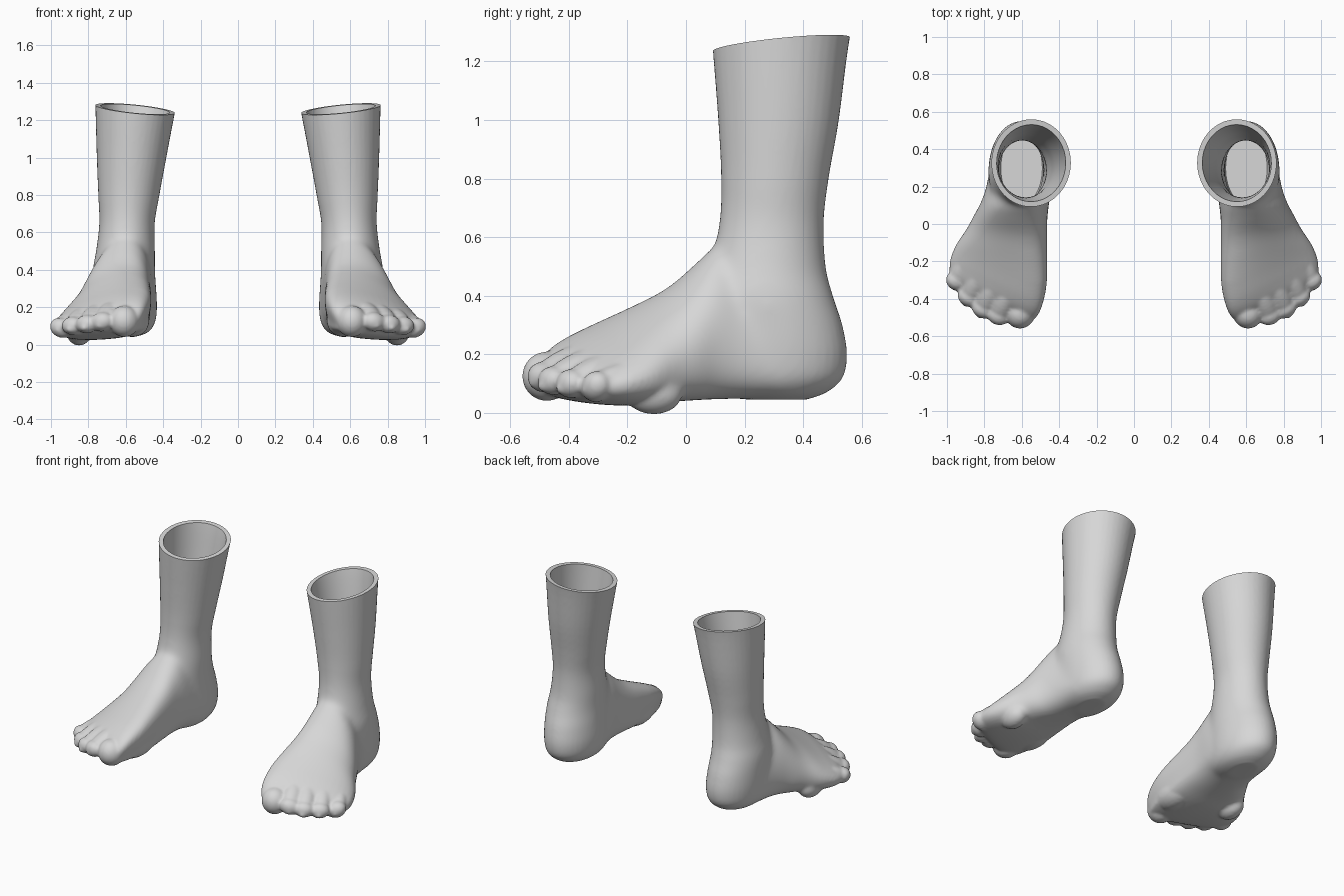
import bpy, bmesh, math
from mathutils import Vector, Matrix

if "Cube" in bpy.data.objects:
    bpy.data.objects.remove(bpy.data.objects["Cube"])

skin = bpy.data.materials.new("plain_grey")
skin.diffuse_color = (0.68, 0.68, 0.68, 1)
skin.use_nodes = True
skin.node_tree.nodes["Principled BSDF"].inputs["Base Color"].default_value = skin.diffuse_color


def spline(rows, steps=5):
    """Catmull-Rom interpolation between key rows."""
    out = []
    for i in range(len(rows) - 1):
        a, b, c, d = rows[max(i - 1, 0)], rows[i], rows[i + 1], rows[min(i + 2, len(rows) - 1)]
        for s in range(steps):
            t = s / steps
            out.append([0.5 * (2 * q + (r - p) * t + (2 * p - 5 * q + 4 * r - u) * t * t
                               + (3 * q - p - 3 * r + u) * t ** 3)
                        for p, q, r, u in zip(a, b, c, d)])
    return out + [list(rows[-1])]


def loft(bm, rings):
    """Closed skin through a list of point rings."""
    vs = [[bm.verts.new(p) for p in ring] for ring in rings]
    n = len(vs[0])
    faces = [bm.faces.new((a[i], a[(i + 1) % n], b[(i + 1) % n], b[i]))
             for a, b in zip(vs, vs[1:]) for i in range(n)]
    faces += [bm.faces.new(vs[0]), bm.faces.new(vs[-1])]
    bmesh.ops.recalc_face_normals(bm, faces=faces)


def blob(bm, centre, radii, axis=(0, -1, 0)):
    """Ellipsoid whose local y runs along axis."""
    rot = Vector((0, 1, 0)).rotation_difference(Vector(axis)).to_matrix().to_4x4()
    m = Matrix.Translation(centre) @ rot @ Matrix.Diagonal((*radii, 1))
    bmesh.ops.create_uvsphere(bm, u_segments=24, v_segments=16, radius=1, matrix=m)


def make_object(name, bm):
    me = bpy.data.meshes.new(name)
    bm.to_mesh(me)
    bm.free()
    me.materials.append(skin)
    ob = bpy.data.objects.new(name, me)
    bpy.context.collection.objects.link(ob)
    return ob


def bake(ob):
    """Replace the mesh by its modified result."""
    dg = bpy.context.evaluated_depsgraph_get()
    me = bpy.data.meshes.new_from_object(ob.evaluated_get(dg))
    ob.modifiers.clear()
    ob.data = me


# Leg and heel: z, x min, x max, y min, y max
LEG = [(1.42, .295, .765, .08, .59), (1.26, .333, .762, .09, .556), (1.0, .383, .755, .11, .522),
       (.8, .42, .747, .12, .487), (.65, .445, .742, .113, .47), (.5, .443, .76, .08, .477),
       (.4, .443, .778, .05, .502), (.3, .437, .778, .05, .534), (.2, .432, .773, .05, .55),
       (.12, .442, .76, .06, .535), (.07, .475, .725, .10, .48), (.045, .53, .67, .2, .41)]


def leg_rings(inset=lambda z: 0.0, low=0.0):
    rings = []
    for z, x0, x1, y0, y1 in spline(LEG):
        if z < low:
            continue
        rings.append([((x0 + x1) / 2 + ((x1 - x0) / 2 - inset(z)) * math.cos(a),
                       (y0 + y1) / 2 + ((y1 - y0) / 2 - inset(z)) * math.sin(a), z)
                      for a in [math.tau * i / 40 for i in range(40)]])
    return rings


# Foot body: y, slant of the section, x min, x max, top z, top x, sole z
FOOT = [(.34, 0, .455, .765, .42, .6, .055), (.2, 0, .445, .79, .52, .6, .05),
        (.11, .02, .455, .82, .57, .6, .048), (.04, .05, .465, .855, .515, .6, .045),
        (-.05, .12, .47, .895, .43, .59, .04), (-.15, .25, .475, .94, .365, .585, .03),
        (-.24, .38, .485, .968, .31, .59, .028), (-.32, .48, .51, .985, .26, .61, .032),
        (-.38, .5, .535, .985, .215, .64, .04), (-.42, .5, .565, .965, .165, .68, .053),
        (-.44, .5, .60, .94, .13, .74, .07)]


def foot_rings():
    rings = []
    for y, slant, x0, x1, top, peak, sole in spline(FOOT):
        cx, w, mid = (x0 + x1) / 2, (x1 - x0) / 2, sole + 0.32 * (top - sole)
        ring = []
        for i in range(48):
            a = math.tau * i / 48
            c, s = math.cos(a), math.sin(a)
            if s >= 0:
                x = cx + w * c + (peak - cx) * s ** 1.5
                z = mid + (top - mid) * s
            else:
                x = cx + w * math.copysign(abs(c) ** .8, c)
                z = mid - (mid - sole) * abs(s) ** .75 + 0.07 * s * (x - cx)
            ring.append((x, y + slant * (x - cx), z))
        rings.append(ring)
    return rings


body = bmesh.new()
loft(body, leg_rings())
loft(body, foot_rings())
blob(body, (.85, -.11, .07), (.075, .10, .068))       # outer ball of the sole
blob(body, (.565, -.28, .125), (.085, .16, .09))      # inner ball of the foot

# Toes: knuckle x, y, z, tip x, y, z, half width
TOES = [(.575, -.36, .16, .608, -.475, .125, .085), (.68, -.37, .19, .728, -.487, .122, .052),
        (.75, -.33, .18, .808, -.453, .11, .050), (.82, -.27, .165, .882, -.392, .10, .050),
        (.88, -.19, .135, .945, -.305, .09, .052)]
for kx, ky, kz, tx, ty, tz, r in TOES:
    k, t = Vector((kx, ky, kz)), Vector((tx, ty, tz))
    d = t - k
    blob(body, k + d * .45, (r * .97, d.length * .95, r * .5 + .035), d)
    blob(body, t, (r, r * 1.0, r * .5 + .038), d)
foot = make_object("feet", body)

# Fuse the parts and soften them
m = foot.modifiers.new("fuse", 'REMESH')
m.mode, m.voxel_size = 'VOXEL', 0.0095
m = foot.modifiers.new("soften", 'SMOOTH')
m.factor, m.iterations = 0.5, 5
bake(foot)

# Blend the ankle and instep more strongly
group = foot.vertex_groups.new(name="ankle")
centre = Vector((.6, .10, .36))
for v in foot.data.vertices:
    q = v.co - centre
    dist = math.sqrt(q.x ** 2 * .6 + q.y ** 2 + q.z ** 2)
    weight = max(0.0, min(1.0, (.42 - dist) / .17))
    if weight > 0:
        group.add([v.index], weight, 'REPLACE')
m = foot.modifiers.new("blend", 'SMOOTH')
m.factor, m.iterations, m.vertex_group = 0.5, 70, "ankle"

# Hollow inside of the leg, thinnest at the ankle
hollow = bmesh.new()
loft(hollow, leg_rings(lambda z: .028 - .010 * math.exp(-((z - .72) / .15) ** 2)
                       + .02 * max(0, min(1, (.5 - z) / .2)), 0.12))
inner = make_object("hollow_cutter", hollow)

# Slanted cut across the top of the leg
cut = bmesh.new()
bmesh.ops.create_cube(cut, size=1)
for v in cut.verts:
    v.co.x += .55
    v.co.y += .33
    v.co.z = 1.26 + .1 * (v.co.x - .55) + .1 * (v.co.y - .33) + (.6 if v.co.z > 0 else 0)
topper = make_object("top_cutter", cut)

# Cut, then mirror to the other side
for cutter in (inner, topper):
    cutter.hide_render = True
    m = foot.modifiers.new("cut", 'BOOLEAN')
    m.operation, m.object, m.solver = 'DIFFERENCE', cutter, 'EXACT'
m = foot.modifiers.new("other_side", 'MIRROR')
m.use_mirror_merge = False
bake(foot)
for cutter in (inner, topper):
    bpy.data.objects.remove(cutter)

# Smooth shading with a crisp rim
bpy.context.view_layer.objects.active = foot
foot.select_set(True)
bpy.ops.object.shade_smooth_by_angle(angle=math.radians(45))
